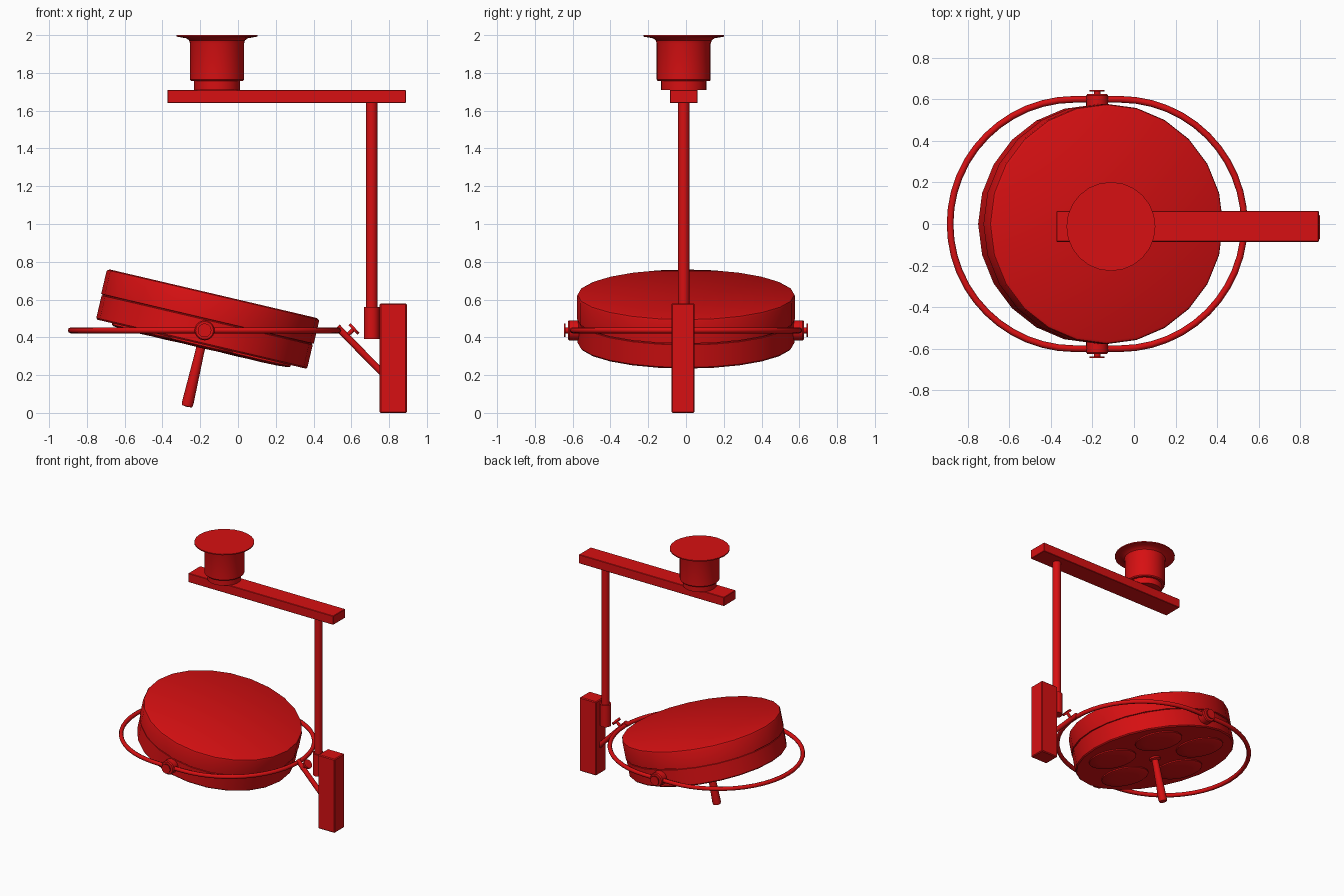
import bpy, bmesh, math
from mathutils import Vector, Matrix

cube = bpy.data.objects.get("Cube")
if cube:
    bpy.data.objects.remove(cube, do_unlink=True)

red = bpy.data.materials.new("lamp red")
red.use_nodes = True
RED = (0.68, 0.005, 0.006, 1)
red.diffuse_color = RED
red.node_tree.nodes["Principled BSDF"].inputs["Base Color"].default_value = RED


def finish(name, bm, matrix=Matrix(), smooth=True):
    bmesh.ops.recalc_face_normals(bm, faces=bm.faces)
    mesh = bpy.data.meshes.new(name)
    bm.to_mesh(mesh)
    bm.free()
    mesh.materials.append(red)
    obj = bpy.data.objects.new(name, mesh)
    bpy.context.collection.objects.link(obj)
    obj.matrix_world = matrix
    if smooth:
        bpy.ops.object.select_all(action='DESELECT')
        obj.select_set(True)
        bpy.context.view_layer.objects.active = obj
        bpy.ops.object.shade_smooth_by_angle(angle=math.radians(35))
    return obj


def lathe(name, profile, matrix, sides=24):
    """Spin a (radius, height) profile round local z."""
    bm = bmesh.new()
    pts = [bm.verts.new((r, 0, h)) for r, h in profile]
    edges = [bm.edges.new(pair) for pair in zip(pts, pts[1:])]
    bmesh.ops.spin(bm, geom=pts + edges, cent=(0, 0, 0), axis=(0, 0, 1),
                   angle=math.tau, steps=sides)
    bmesh.ops.remove_doubles(bm, verts=bm.verts, dist=0.0005)
    return finish(name, bm, matrix)


def rod(name, a, b, ra, rb=None, sides=16):
    """Capped cylinder or cone between two points."""
    a, b = Vector(a), Vector(b)
    d = b - a
    rb = ra if rb is None else rb
    m = Matrix.Translation(a) @ d.to_track_quat('Z', 'Y').to_matrix().to_4x4()
    return lathe(name, [(0, 0), (ra, 0), (rb, d.length), (0, d.length)], m, sides)


def box(name, low, high, bevel=0.003):
    low, high = Vector(low), Vector(high)
    bm = bmesh.new()
    bmesh.ops.create_cube(bm, size=1, matrix=Matrix.Translation((low + high) / 2)
                          @ Matrix.Diagonal((*(high - low), 1)))
    bmesh.ops.bevel(bm, geom=bm.edges[:], offset=bevel, segments=1, affect='EDGES')
    return finish(name, bm, smooth=False)


AXIS_Y = -0.012

# Ceiling mount with flared flange
lathe("ceiling_mount",
      [(0, 1.71), (0.121, 1.71), (0.121, 1.757), (0.137, 1.757), (0.143, 1.764),
       (0.143, 1.955), (0.148, 1.972), (0.162, 1.983), (0.19, 1.988),
       (0.214, 1.992), (0.214, 2.0), (0, 2.0)],
      Matrix.Translation((-0.111, AXIS_Y, 0)))

# Overhead arm, drop rod, collar and counterweight box
box("ceiling_arm", (-0.373, -0.086, 1.64), (0.889, 0.062, 1.71))
rod("drop_rod", (0.708, AXIS_Y, 0.5), (0.708, AXIS_Y, 1.645), 0.03)
rod("rod_collar", (0.708, AXIS_Y, 0.39), (0.708, AXIS_Y, 0.56), 0.041)
box("balance_box", (0.75, -0.077, 0), (0.894, 0.046, 0.58), 0.006)

# Diagonal strut with its locking knob
rod("diagonal_strut", (0.525, AXIS_Y, 0.455), (0.77, AXIS_Y, 0.205), 0.018)
rod("knob_stem", (0.56, AXIS_Y, 0.395), (0.615, AXIS_Y, 0.445), 0.011)
rod("knob_cap", (0.609, AXIS_Y, 0.439), (0.62, AXIS_Y, 0.449), 0.035)

# Yoke ring: two half circles joined by short straights
PIVOT = Vector((-0.177, 0, 0.437))
curve = bpy.data.curves.new("yoke_ring", 'CURVE')
curve.dimensions = '3D'
curve.bevel_depth = 0.016
curve.bevel_resolution = 2
path = []
for shift, start in ((0.108, -90), (-0.108, 90)):
    for i in range(25):
        t = math.radians(start + i * 7.5)
        path.append((shift + 0.6 * math.cos(t), 0.6 * math.sin(t), 0))
spline = curve.splines.new('POLY')
spline.points.add(len(path) - 1)
for point, co in zip(spline.points, path):
    point.co = (*co, 1)
    point.radius = 1
spline.use_cyclic_u = True
spline.use_smooth = True
curve.materials.append(red)
ring = bpy.data.objects.new("yoke_ring", curve)
ring.location = PIVOT
bpy.context.collection.objects.link(ring)

# Pivot hubs on both sides
for side, name in ((1, "left_pivot"), (-1, "right_pivot")):
    turn = Matrix.Rotation(-side * math.pi / 2, 4, 'X')
    lathe(name, [(0, 0.55), (0.053, 0.55), (0.053, 0.618), (0.047, 0.626),
                 (0.016, 0.626), (0.016, 0.637), (0.036, 0.637),
                 (0.036, 0.645), (0, 0.645)],
          Matrix.Translation(PIVOT) @ turn)

# Tilted lamp head; local z = 0 is its underside
TILT = math.radians(13.2)
head = Matrix.Translation((-0.193, 0, 0.364)) @ Matrix.Rotation(TILT, 4, 'Y')
lathe("lamp_housing",
      [(0, 0), (0.567, 0), (0.574, 0.008), (0.574, 0.13), (0.569, 0.132),
       (0.569, 0.136), (0.578, 0.138), (0.578, 0.258), (0.574, 0.268),
       (0.562, 0.274), (0, 0.274)], head)

# Five domed lenses round the handle
for i in range(5):
    angle = math.radians(54 + 72 * i)
    spot = Matrix.Translation((0.332 * math.cos(angle), 0.332 * math.sin(angle), 0))
    lathe(f"lens_{i + 1}", [(0.17, 0.005), (0.17, -0.008), (0.16, -0.014),
                            (0.1, -0.019), (0, -0.021)], head @ spot)

# Grip handle below the head
lathe("handle", [(0, 0.01), (0.04, 0.01), (0.04, -0.012), (0.024, -0.02),
                 (0.024, -0.05), (0.031, -0.32), (0.027, -0.338), (0, -0.341)],
      head, 16)
